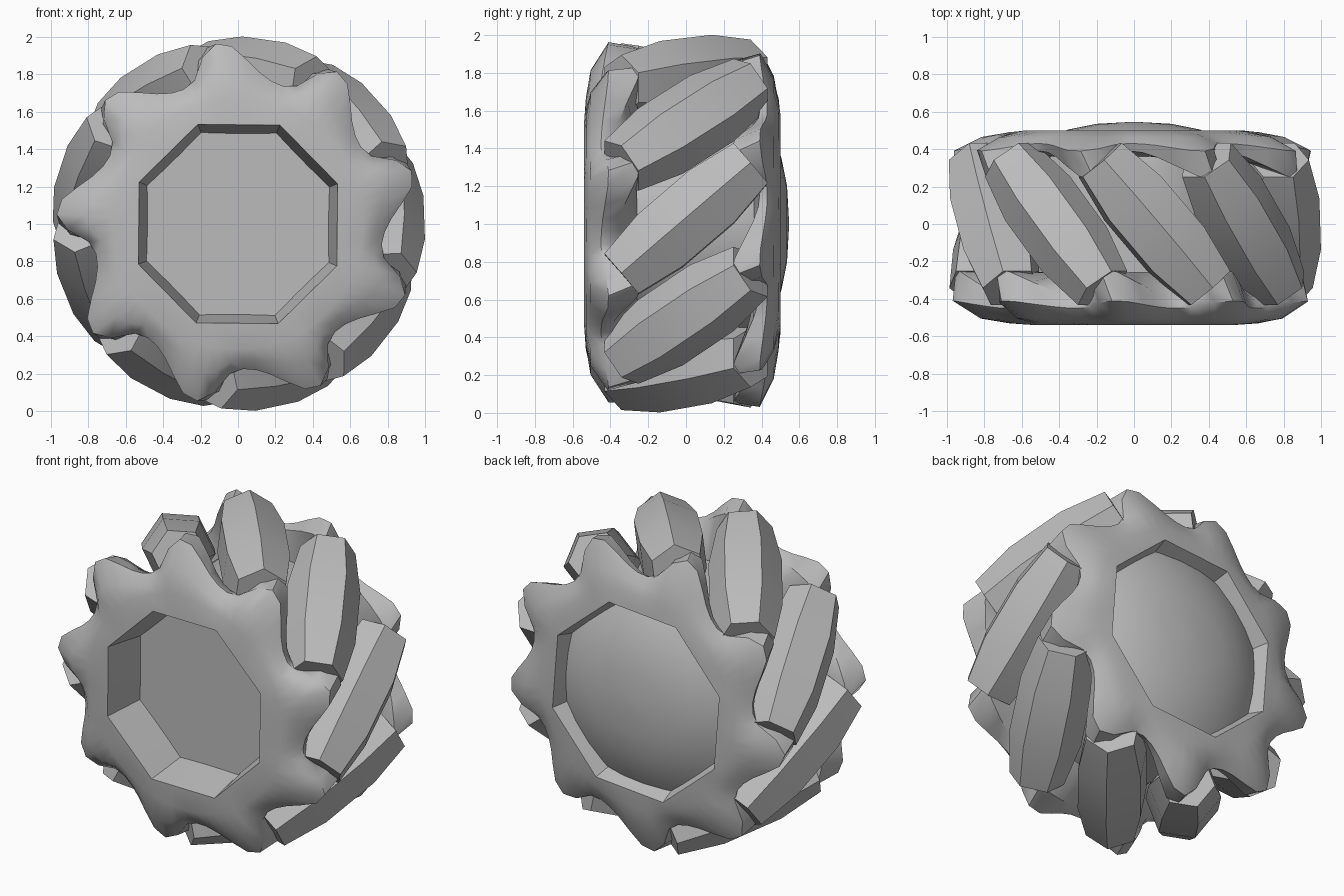
import bpy, bmesh, math
from mathutils import Matrix, Vector

cube = bpy.data.objects.get("Cube")
if cube:
    bpy.data.objects.remove(cube, do_unlink=True)

grey = bpy.data.materials.new("mid_grey")
grey.use_nodes = True
grey.diffuse_color = (0.5, 0.5, 0.5, 1)
grey.node_tree.nodes["Principled BSDF"].inputs["Base Color"].default_value = (0.5, 0.5, 0.5, 1)

COUNT = 9                      # rollers around the wheel
STEP = 360 / COUNT
FIRST = 2                      # angle of the first roller's middle
CENTRE = Vector((0, 0, 1))


def polar(r, deg, y):
    a = math.radians(deg)
    return Vector((r * math.cos(a), y, r * math.sin(a)))


def loft(name, rings, smooth, closed=False, caps=False):
    """Skin a list of equally long point rings."""
    bm = bmesh.new()
    rows = [[bm.verts.new(p) for p in ring] for ring in rings]
    n = len(rows[0])
    for k in range(len(rows) if closed else len(rows) - 1):
        a, b = rows[k], rows[(k + 1) % len(rows)]
        for i in range(n):
            j = (i + 1) % n
            bm.faces.new((a[i], a[j], b[j], b[i]))
    if caps:
        bm.faces.new(rows[0])
        bm.faces.new(rows[-1])
    bmesh.ops.recalc_face_normals(bm, faces=bm.faces)
    mesh = bpy.data.meshes.new(name)
    bm.to_mesh(mesh)
    bm.free()
    mesh.materials.append(grey)
    obj = bpy.data.objects.new(name, mesh)
    bpy.context.collection.objects.link(obj)
    bpy.ops.object.select_all(action='DESELECT')
    obj.select_set(True)
    bpy.context.view_layer.objects.active = obj
    bpy.ops.object.shade_smooth_by_angle(angle=math.radians(smooth))
    return obj


# Hub: sunk flat floor in front, shallow dome at the back
hub_profile = [(0.02, -0.28), (0.6, -0.28), (0.62, 0.3), (0.6, 0.39),
               (0.5, 0.45), (0.35, 0.505), (0.2, 0.535), (0.02, 0.545)]
loft("hub", [[CENTRE + polar(r, i * 15, y) for i in range(24)] for r, y in hub_profile],
     35, caps=True)

# Barrel rollers, slanted across the rim
barrel = [(-0.45, 0.16), (-0.18, 0.21), (0.18, 0.21), (0.45, 0.16)]
for k in range(COUNT):
    angle = FIRST + k * STEP
    out = polar(1, angle, 0)
    tangent = polar(1, angle + 90, 0)
    axis = (Vector((0, 0.76, 0)) + tangent * 0.65).normalized()
    side = axis.cross(out)
    rings = []
    for along, r in barrel:
        ring = []
        for i in range(6):
            a = math.radians(60 * i)
            ring.append(CENTRE + out * (0.785 + r * math.cos(a)) + side * r * math.sin(a) + axis * along)
        rings.append(ring)
    loft(f"roller_{k + 1}", rings, 30, caps=True)

# Lobed side plates; radii are sampled every 5 degrees from one lobe tip
lobe = [0.97, 0.91, 0.8, 0.775, 0.785, 0.82, 0.88, 0.95]
TIP = FIRST - 25


def side_plate(name, face, floor, apothem, edge):
    rings = [[] for _ in range(7)]
    for i in range(COUNT * len(lobe)):
        deg = TIP + 5 * i
        r = lobe[i % len(lobe)]
        lift = (r - 0.775) / 0.195
        # eight-sided opening with walls tapering inwards
        opening = apothem / math.cos(math.radians((5 * i) % 45 - 22.5))
        # lobes reach back along the gaps between rollers
        section = [(opening - 0.05, floor, 0), (opening, face, 0), (0.67, face - 0.01, 0),
                   ((0.67 + r) / 2, face - 0.035, 0), (r, edge - 0.04 * lift, 0),
                   (r - 0.02, 0.39 - 0.15 * lift, 4 * lift), (0.6, floor, 0)]
        for ring, (radius, y, skew) in zip(rings, section):
            ring.append(CENTRE + polar(radius, deg + skew, -y))
    return loft(name, rings, 40, closed=True)


side_plate("front_plate", 0.54, 0.26, 0.53, 0.45)
back = side_plate("back_plate", 0.5, 0.36, 0.565, 0.43)

# Turn the back plate half round about a roller's radial line
turn = Matrix.Rotation(math.pi, 4, polar(1, FIRST, 0))
back.data.transform(Matrix.Translation(CENTRE) @ turn @ Matrix.Translation(-CENTRE))
